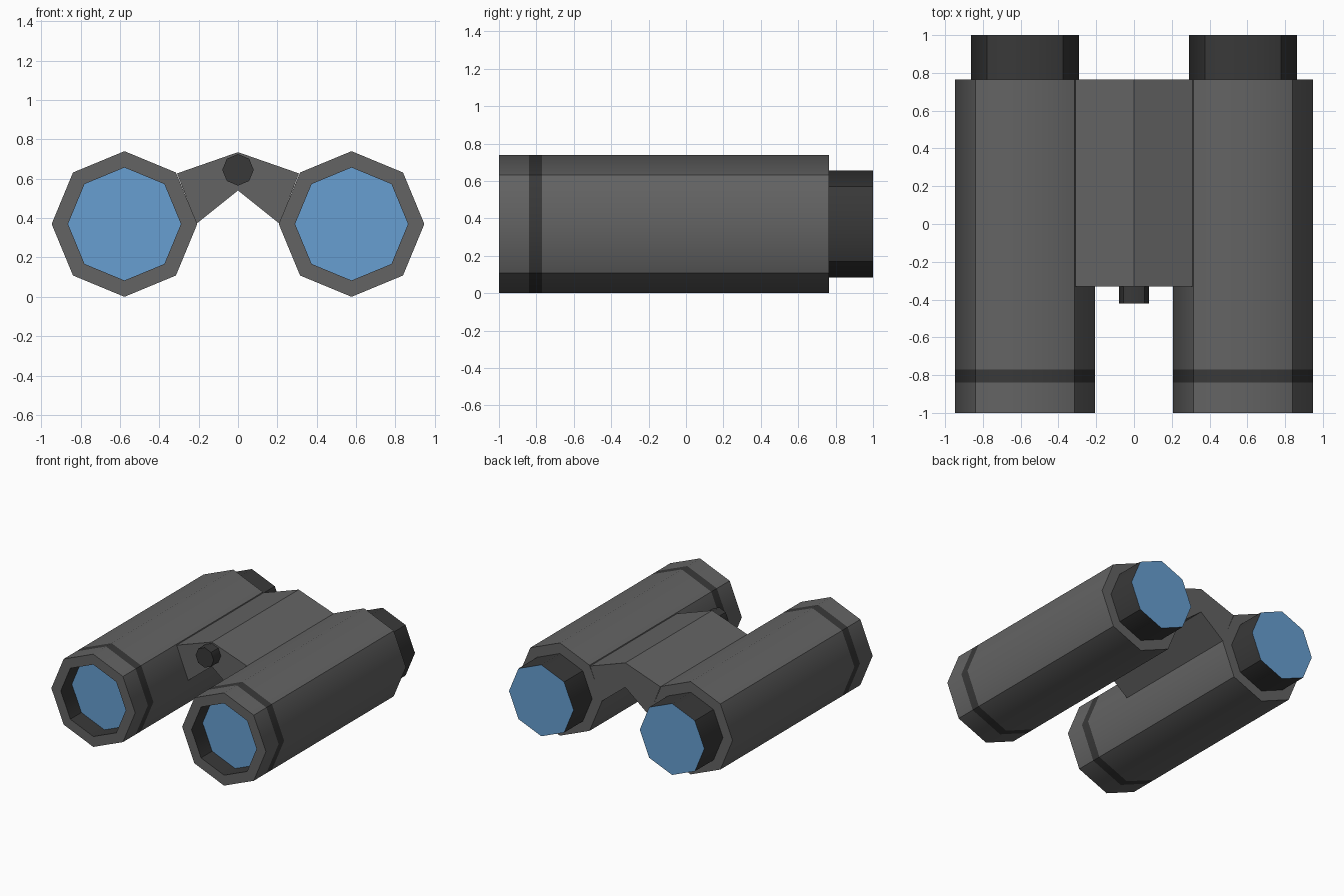
import bpy, bmesh, math

if "Cube" in bpy.data.objects:
    bpy.data.objects.remove(bpy.data.objects["Cube"])


def material(name, color):
    m = bpy.data.materials.new(name)
    m.diffuse_color = (*color, 1.0)
    m.use_nodes = True
    m.node_tree.nodes["Principled BSDF"].inputs["Base Color"].default_value = m.diffuse_color
    return m


GREY = material("body grey", (0.125, 0.125, 0.125))
DARK = material("dark grey", (0.040, 0.040, 0.040))
BLUE = material("lens blue", (0.135, 0.345, 0.640))

SIDES = 8
AXIS_X, AXIS_Z = 0.577, 0.37


def finish(name, bm, mats):
    bmesh.ops.recalc_face_normals(bm, faces=bm.faces)
    mesh = bpy.data.meshes.new(name)
    bm.to_mesh(mesh)
    bm.free()
    for m in mats:
        mesh.materials.append(m)
    obj = bpy.data.objects.new(name, mesh)
    bpy.context.collection.objects.link(obj)
    return obj


def loft(name, x, z, rings, slots, mats, caps=(None, None)):
    """Octagonal loft along y. rings: (radius, y); slots: material index per
    section; caps: material index of the first and last end, or None if open."""
    bm = bmesh.new()
    loops = []
    for r, y in rings:
        loops.append([bm.verts.new((x + r * math.cos(2 * math.pi * j / SIDES), y,
                                    z + r * math.sin(2 * math.pi * j / SIDES)))
                      for j in range(SIDES)])
    for a, b, slot in zip(loops, loops[1:], slots):
        for j in range(SIDES):
            k = (j + 1) % SIDES
            f = bm.faces.new((a[j], a[k], b[k], b[j]))
            f.material_index = slot
            f.smooth = True
        # every second lengthwise edge stays crisp
        for j in range(1, SIDES, 2):
            bm.edges.get((a[j], b[j])).smooth = False
    for loop, slot in zip((loops[0], loops[-1]), caps):
        if slot is not None:
            bm.faces.new(loop).material_index = slot
    bmesh.ops.recalc_face_normals(bm, faces=bm.faces)
    for e in bm.edges:
        if len(e.link_faces) == 2 and e.calc_face_angle() > math.radians(60):
            e.smooth = False
    return finish(name, bm, mats)


for side, sx in (("left", -AXIS_X), ("right", AXIS_X)):
    # barrel with recessed front lens, rim and dark band
    loft(side + "_barrel", sx, AXIS_Z,
         [(0.287, -0.86), (0.287, -1.0), (0.37, -1.0), (0.37, -0.84),
          (0.37, -0.77), (0.37, 0.765), (0.285, 0.765)],
         [1, 0, 0, 1, 0, 0], [GREY, DARK, BLUE], caps=(2, None))
    # eyepiece with rear lens
    loft(side + "_eyepiece", sx, AXIS_Z, [(0.285, 0.765), (0.285, 1.0)],
         [0], [DARK, BLUE], caps=(None, 1))

# bridge between the barrels
profile = [(0, 0.735), (0.31, 0.627), (0.21, 0.372),
           (0, 0.54), (-0.21, 0.372), (-0.31, 0.627)]
bm = bmesh.new()
front = [bm.verts.new((x, -0.33, z)) for x, z in profile]
back = [bm.verts.new((x, 0.765, z)) for x, z in profile]
bm.faces.new(front)
bm.faces.new(back)
for i in range(len(profile)):
    k = (i + 1) % len(profile)
    if i not in (1, 4):  # sides lying against the barrels stay open
        bm.faces.new((front[i], front[k], back[k], back[i]))
finish("bridge", bm, [GREY])

# focus knob
loft("focus_knob", 0, 0.645, [(0.08, -0.42), (0.08, -0.33)], [0], [DARK], caps=(0, None))
